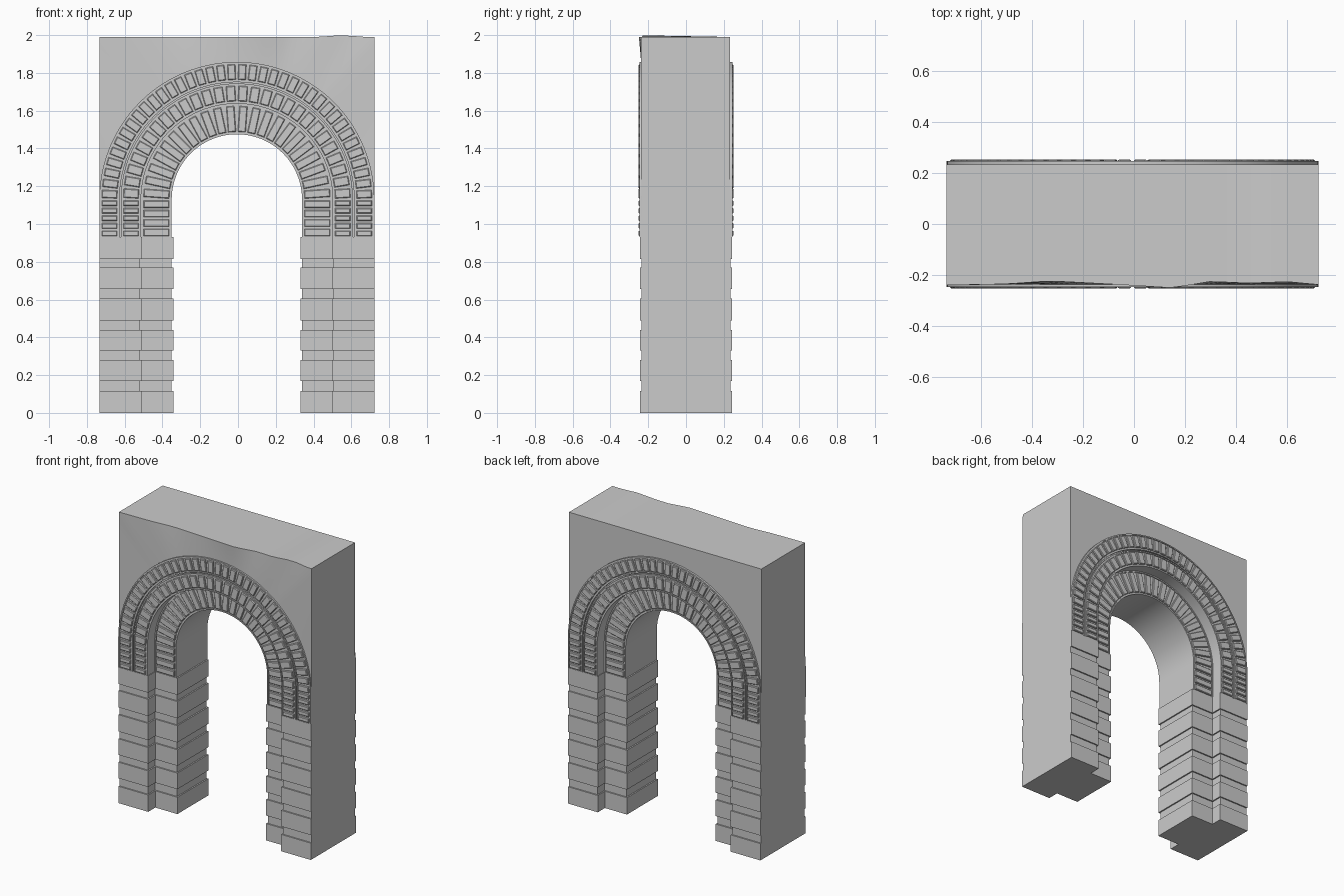
import bpy, bmesh, math
from mathutils import Vector

if "Cube" in bpy.data.objects:
    bpy.data.objects.remove(bpy.data.objects["Cube"])

CX, SPRING, CENTRE, HALF, TOP = -0.006, 0.93, 1.13, 0.728, 1.99
CORNER = math.atan2(TOP - CENTRE, HALF)


def finish(bm, name, smooth=False):
    bmesh.ops.recalc_face_normals(bm, faces=bm.faces[:])
    me = bpy.data.meshes.new(name)
    bm.to_mesh(me)
    bm.free()
    ob = bpy.data.objects.new(name, me)
    bpy.context.collection.objects.link(ob)
    if smooth:
        bpy.ops.object.select_all(action='DESELECT')
        ob.select_set(True)
        bpy.context.view_layer.objects.active = ob
        bpy.ops.object.shade_smooth_by_angle(angle=math.radians(30))
    return ob


def loft(bm, sections):
    """Skin closed cross-sections in order and cap both ends."""
    rings = [[bm.verts.new(p) for p in s] for s in sections]
    n = len(rings[0])
    for a, b in zip(rings, rings[1:]):
        for i in range(n):
            j = (i + 1) % n
            bm.faces.new((a[i], a[j], b[j], b[i]))
    bm.faces.new(rings[0])
    bm.faces.new(rings[-1])


# Stilted semicircle: (angle, is_foot) stations from right foot to left foot
angles = sorted([math.pi * i / 56 for i in range(57)] + [CORNER, math.pi - CORNER])
stations = [(0.0, True)] + [(a, False) for a in angles] + [(math.pi, True)]


def on_arch(r, a, foot, y):
    return (CX + r * math.cos(a), y, SPRING if foot else CENTRE + r * math.sin(a))


def sweep(bm, profile):
    """Sweep a (radius, y) profile along the arch line."""
    loft(bm, [[on_arch(r, a, f, y) for r, y in profile] for a, f in stations])


# Spandrel wall with the worn front top edge
wear = [(-0.75, -0.24), (-0.5, -0.235), (-0.33, -0.223), (-0.1, -0.235), (0.15, -0.25),
        (0.3, -0.225), (0.45, -0.232), (0.6, -0.226), (0.75, -0.24)]


def worn_y(x):
    for (x0, y0), (x1, y1) in zip(wear, wear[1:]):
        if x <= x1:
            return y0 + (y1 - y0) * (x - x0) / (x1 - x0)
    return wear[-1][1]


bm = bmesh.new()
sections = []
for a, foot in stations:
    c, s = math.cos(a), math.sin(a)
    reach = min(HALF / max(abs(c), 1e-6), (TOP - CENTRE) / max(s, 1e-6))
    x, _, z = on_arch(reach, a, foot, 0)
    on_top = z > TOP - 1e-4
    y = worn_y(x) if on_top else -0.238
    bump = 0.01 * max(0, 1 - abs(x - 0.55) / 0.13) if on_top else 0
    sections.append([on_arch(0.507, a, foot, -0.236), on_arch(min(0.728, reach), a, foot, -0.236),
                     (x, y, z + bump), (x, 0.234, z), on_arch(0.507, a, foot, 0.234)])
loft(bm, sections)
bmesh.ops.remove_doubles(bm, verts=bm.verts[:], dist=1e-5)
finish(bm, "spandrel_wall", True)

# Recessed inner arch barrel
bm = bmesh.new()
sweep(bm, [(0.345, -0.158), (0.345, 0.158), (0.53, 0.158), (0.53, -0.158)])
finish(bm, "inner_arch", True)


# Brick rings: rimmed mortar band plus raised chamfered bricks
def brick(bm, centre, radial, along, hr, ha, y0, y1, side):
    ch = 0.004
    secs = []
    for y, inset in ((y0, 0), (y1 - ch, 0), (y1, ch)):
        sec = []
        for u, v in ((-1, -1), (1, -1), (1, 1), (-1, 1)):
            p = centre + radial * u * (hr - inset) + along * v * (ha - inset)
            sec.append((p.x, side * y, p.z))
        secs.append(sec)
    loft(bm, secs)


def brick_ring(name, r0, r1, base, n_arc, n_leg):
    band, bricks = bmesh.new(), bmesh.new()
    rim, mid, hr = 0.008, (r0 + r1) / 2, (r1 - r0) / 2 - 0.013
    for side in (-1, 1):
        prof = [(r0, base - 0.012), (r0, base + 0.011), (r0 + rim, base + 0.011),
                (r0 + rim, base + 0.005), (r1 - rim, base + 0.005), (r1 - rim, base + 0.011),
                (r1, base + 0.011), (r1, base - 0.012)]
        sweep(band, [(r, side * y) for r, y in prof])
        y0, y1 = base, base + 0.016
        ha = math.pi / n_arc * (mid - hr * 0.7) / 2 - 0.006
        for i in range(n_arc):
            a = math.pi * (i + 0.5) / n_arc
            rad = Vector((math.cos(a), 0, math.sin(a)))
            brick(bricks, Vector((CX, 0, CENTRE)) + rad * mid, rad,
                  Vector((-rad.z, 0, rad.x)), hr, ha, y0, y1, side)
        pitch = (CENTRE - SPRING) / n_leg
        for sx in (-1, 1):
            for i in range(n_leg):
                brick(bricks, Vector((CX + sx * mid, 0, SPRING + (i + 0.5) * pitch)),
                      Vector((1, 0, 0)), Vector((0, 0, 1)), hr, pitch / 2 - 0.006, y0, y1, side)
    finish(band, name + "_band", True)
    finish(bricks, name + "_bricks")


brick_ring("outer_ring", 0.621, 0.728, 0.236, 38, 5)
brick_ring("middle_ring", 0.507, 0.614, 0.236, 28, 5)
brick_ring("inner_ring", 0.345, 0.507, 0.158, 22, 4)

# Stepped piers with alternating raised and recessed courses
levels = [0, 0.115, 0.17, 0.28, 0.33, 0.44, 0.49, 0.605, 0.655, 0.77, 0.815, SPRING]
for label, sx in (("left_pier", -1), ("right_pier", 1)):
    bm = bmesh.new()
    sections = []
    for k, (z0, z1) in enumerate(zip(levels, levels[1:])):
        e = 0.009 if k % 2 == 0 else 0.0
        xi, xm, yi, yo = 0.345 - e, 0.512 - e, 0.158 + e, 0.235 + e
        plan = [(HALF, -yo), (HALF, yo), (xm, yo), (xm, yi),
                (xi, yi), (xi, -yi), (xm, -yi), (xm, -yo)]
        for z in (z0, z1):
            sections.append([(CX + sx * x, y, z) for x, y in plan])
    loft(bm, sections)
    bmesh.ops.dissolve_degenerate(bm, dist=1e-6, edges=bm.edges[:])
    finish(bm, label)
